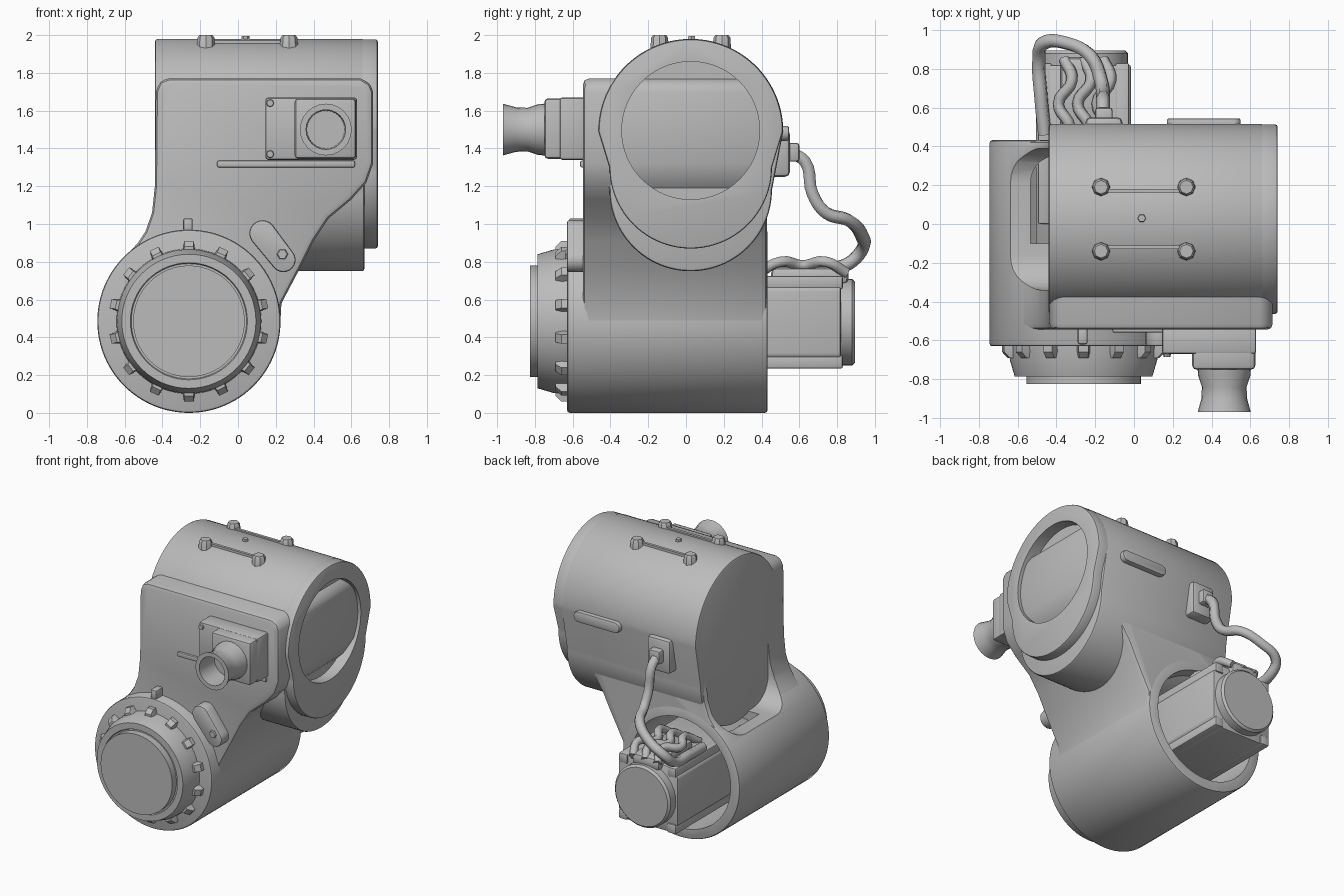
import bpy, bmesh, math
from math import cos, sin, pi, radians
from mathutils import Vector

if "Cube" in bpy.data.objects:
    bpy.data.objects.remove(bpy.data.objects["Cube"])

grey = bpy.data.materials.new("matte_grey")
grey.use_nodes = True
grey.diffuse_color = (0.5, 0.5, 0.5, 1)
grey.node_tree.nodes["Principled BSDF"].inputs["Base Color"].default_value = (0.5, 0.5, 0.5, 1)


def activate(ob):
    bpy.ops.object.select_all(action='DESELECT')
    ob.select_set(True)
    bpy.context.view_layer.objects.active = ob


def finish(name, bm, bevel=0, segments=2):
    bmesh.ops.recalc_face_normals(bm, faces=bm.faces)
    me = bpy.data.meshes.new(name)
    bm.to_mesh(me)
    bm.free()
    me.materials.append(grey)
    ob = bpy.data.objects.new(name, me)
    bpy.context.collection.objects.link(ob)
    activate(ob)
    if bevel:
        m = ob.modifiers.new("edge", 'BEVEL')
        m.width, m.segments, m.limit_method = bevel, segments, 'ANGLE'
        m.angle_limit = radians(40)
        bpy.ops.object.modifier_apply(modifier=m.name)
    bpy.ops.object.shade_smooth_by_angle(angle=radians(35))
    return ob


def place(axis, u, v, t):
    return {'x': (t, u, v), 'y': (u, t, v), 'z': (u, v, t)}[axis]


def loft(name, axis, loops, bevel=0):
    """Skin a list of (position, outline) sections and cap both ends."""
    bm = bmesh.new()
    rings = [[bm.verts.new(place(axis, u, v, t)) for u, v in pts] for t, pts in loops]
    for a, b in zip(rings, rings[1:]):
        for i in range(len(a)):
            j = (i + 1) % len(a)
            bm.faces.new((a[i], a[j], b[j], b[i]))
    bm.faces.new(rings[0])
    bm.faces.new(rings[-1])
    return finish(name, bm, bevel)


def prism(name, axis, pts, t0, t1, bevel=0):
    return loft(name, axis, [(t0, pts), (t1, pts)], bevel)


def arc(u, v, r, a0=0, a1=360, n=64):
    last = n if a1 - a0 == 360 else n - 1
    angles = [radians(a0 + (a1 - a0) * i / last) for i in range(n)]
    return [(u + r * cos(a), v + r * sin(a)) for a in angles]


def turned(name, axis, u, v, steps, n=64):
    return loft(name, axis, [(t, arc(u, v, r, n=n)) for t, r in steps])


def box(name, lo, hi, bevel=0):
    pts = [(lo[0], lo[2]), (hi[0], lo[2]), (hi[0], hi[2]), (lo[0], hi[2])]
    return prism(name, 'y', pts, lo[1], hi[1], bevel)


def cut(ob, cutter):
    m = ob.modifiers.new("cut", 'BOOLEAN')
    m.operation, m.object, m.solver = 'DIFFERENCE', cutter, 'EXACT'
    activate(ob)
    bpy.ops.object.modifier_apply(modifier=m.name)
    bpy.ops.object.shade_smooth_by_angle(angle=radians(35))


def capsule(u0, v0, r0, u1, v1, r1, n=12):
    """Outline around two circles, the second in the given direction."""
    a = math.degrees(math.atan2(v1 - v0, u1 - u0))
    return arc(u1, v1, r1, a - 90, a + 90, n) + arc(u0, v0, r0, a + 90, a + 270, n)


def tube(name, pts, r):
    cu = bpy.data.curves.new(name, 'CURVE')
    cu.dimensions, cu.bevel_depth, cu.bevel_resolution, cu.use_fill_caps = '3D', r, 1, True
    cu.resolution_u = 5
    sp = cu.splines.new('BEZIER')
    sp.bezier_points.add(len(pts) - 1)
    for p, co in zip(sp.bezier_points, pts):
        p.co = co
        p.handle_left_type = p.handle_right_type = 'AUTO'
    cu.materials.append(grey)
    ob = bpy.data.objects.new(name, cu)
    bpy.context.collection.objects.link(ob)
    activate(ob)
    bpy.ops.object.convert(target='MESH')


JX, JZ = -0.26, 0.485        # lower joint axis
HY, HZ = 0.025, 1.49         # upper housing axis

# Elbow body with its front flange, and the lower joint barrel
neck = [(0.23, 0.58), (0.33, 0.77), (0.4, 0.91), (0.48, 1.03), (0.6, 1.13), (0.68, 1.22),
        (0.715, 1.32), (0.715, 1.7), (0.7, 1.745), (0.65, 1.77), (-0.37, 1.77), (-0.415, 1.755),
        (-0.435, 1.7), (-0.44, 1.2), (-0.455, 1.06), (-0.49, 0.96), (-0.53, 0.9)]
body = prism("elbow_body", 'y', neck + arc(JX, JZ, 0.484, 130, 355, 48), -0.545, 0.43, 0.03)
barrel = prism("joint_barrel", 'y', arc(JX, JZ, 0.485, n=96), -0.63, 0.432, 0.015)

# Motor bay and side pocket
bay = turned("bay_cutter", 'y', JX, JZ, [(-0.1, 0.41), (0.6, 0.41)])
pocket = prism("pocket_cutter", 'x', [(-0.34, 1.5)] + arc(-0.16, 0.97, 0.18, 180, 270, 8)
               + arc(0.21, 0.97, 0.18, 270, 360, 8) + [(0.39, 1.5)], -0.8, -0.44)
for part in (body, barrel):
    cut(part, bay)
    cut(part, pocket)
for cutter in (bay, pocket):
    bpy.data.objects.remove(cutter)


# Upper housing, with a stepped end and round recess
def housing_outline(z, r, top=0.49):
    return arc(HY, HZ, top, 0, 180, 48) + arc(HY, z, r, 180, 360, 48)


prism("upper_housing", 'x', housing_outline(1.18, 0.43), -0.44, 0.67, 0.015)
end = prism("housing_end", 'x', housing_outline(1.3, 0.43, 0.488), 0.6, 0.74, 0.012)
recess = turned("recess_cutter", 'x', HY, 1.495, [(0.655, 0.365), (0.9, 0.365)])
cut(end, recess)
bpy.data.objects.remove(recess)
housing = bpy.data.objects["upper_housing"]
recess = turned("recess_cutter", 'x', HY, 1.495, [(0.65, 0.365), (0.9, 0.365)])
cut(housing, recess)
bpy.data.objects.remove(recess)

# Front joint drum with a ring of lugs
turned("joint_drum", 'y', JX, JZ, [(-0.6, 0.385), (-0.7, 0.38), (-0.785, 0.355), (-0.785, 0.31),
                                   (-0.775, 0.305), (-0.775, 0.295), (-0.825, 0.295)])
for i in range(14):
    a = 2 * pi * i / 14 + pi / 2
    c = [(0.37, -0.035), (0.425, -0.025), (0.425, 0.025), (0.37, 0.035)]
    pts = [(JX + r * cos(a) - s * sin(a), JZ + r * sin(a) + s * cos(a)) for r, s in c]
    tip = [(JX + (u - JX) * 0.93, JZ + (v - JZ) * 0.93) for u, v in pts]
    loft("drum_lug", 'y', [(-0.62, pts), (-0.66, pts), (-0.69, tip)])

# Small boss and stop beside the drum
prism("side_boss", 'y', capsule(0.13, 0.95, 0.07, 0.24, 0.81, 0.065), -0.63, -0.5, 0.012)
turned("boss_screw", 'y', 0.235, 0.84, [(-0.62, 0.035), (-0.64, 0.025)], 6)
box("joint_stop", (-0.29, -0.62, 0.96), (-0.24, -0.53, 1.03), 0.01)

# Front connector: base, block and hollow flared socket
box("connector_base", (0.145, -0.67, 1.34), (0.63, -0.52, 1.67), 0.015)
box("connector_block", (0.3, -0.75, 1.345), (0.625, -0.6, 1.665), 0.02)
turned("connector_socket", 'y', 0.465, 1.5,
       [(-0.7, 0.14), (-0.78, 0.135), (-0.84, 0.115), (-0.9, 0.118), (-0.97, 0.137),
        (-0.97, 0.105), (-0.8, 0.1)], 24)
for x in (0.17, 0.6):
    for z in (1.37, 1.64):
        turned("connector_screw", 'y', x, z, [(-0.66, 0.022), (-0.685, 0.018)], 8)
box("connector_ledge", (-0.11, -0.56, 1.3), (0.62, -0.53, 1.335), 0.008)

# Raised brackets on the top
for y, tilt in ((0.2, -1), (-0.13, 1)):
    box("top_rail", (-0.17, y - 0.02 + tilt * 0.02, 1.92), (0.27, y + tilt * 0.02, 1.972))
    for x in (-0.17, 0.27):
        turned("top_lug", 'z', x, y - 0.01, [(1.9, 0.05), (1.985, 0.045), (2.0, 0.035)], 8)
turned("top_pin", 'z', 0.04, 0.03, [(1.95, 0.025), (1.995, 0.02)], 6)

# Rear bar and cable outlet
prism("rear_bar", 'y', capsule(0.21, 1.48, 0.04, 0.51, 1.48, 0.04), 0.48, 0.545, 0.01)
box("cable_outlet", (-0.25, 0.4, 1.25), (-0.06, 0.55, 1.5), 0.025)
box("outlet_clamp", (-0.2, 0.5, 1.33), (-0.11, 0.6, 1.43), 0.015)

# Motor with chamfered ribs and round cap
h, c = 0.245, 0.07
octagon = [(JX + u, 0.48 + v) for u, v in
           [(h, c - h), (h, h - c), (h - c, h), (c - h, h), (-h, h - c), (-h, c - h), (c - h, -h), (h - c, -h)]]
prism("motor_body", 'y', octagon, -0.12, 0.82, 0.012)
for s in (-1, 1):
    for z in (0.27, 0.69):
        box("motor_rib", (JX + s * 0.2 - 0.035, 0.0, z - 0.035), (JX + s * 0.2 + 0.035, 0.83, z + 0.035), 0.01)
turned("motor_cap", 'y', JX, 0.48, [(0.8, 0.23), (0.88, 0.23), (0.895, 0.215)], 32)
box("motor_terminal", (-0.38, 0.45, 0.68), (-0.15, 0.86, 0.77), 0.03)

# Cable and wiring on the motor
tube("main_cable", [(-0.16, 0.55, 1.38), (-0.16, 0.63, 1.33), (-0.16, 0.67, 1.16), (-0.17, 0.74, 1.06),
                    (-0.22, 0.86, 1.02), (-0.34, 0.93, 0.94), (-0.47, 0.93, 0.86), (-0.49, 0.84, 0.78),
                    (-0.48, 0.66, 0.76), (-0.46, 0.46, 0.74)], 0.036)
for i in range(3):
    x = -0.36 + 0.1 * i
    tube("motor_wire", [(x, 0.85, 0.74), (x + 0.04, 0.74, 0.8), (x - 0.03, 0.62, 0.78),
                        (x + 0.03, 0.5, 0.8), (x, 0.36, 0.72)], 0.03)
